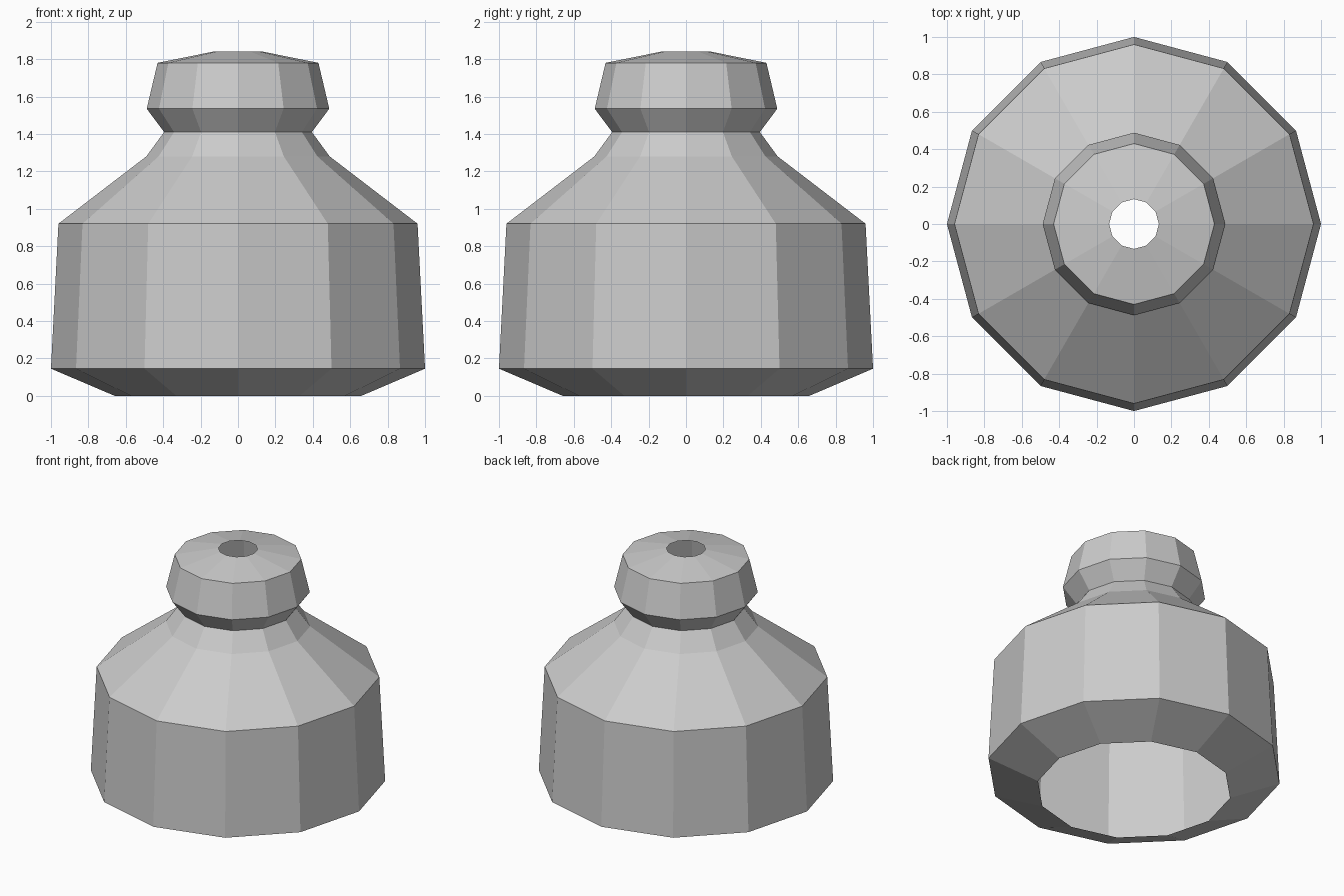
import bpy
import bmesh
from math import cos, sin, tau

cube = bpy.data.objects.get("Cube")
if cube:
    bpy.data.objects.remove(cube, do_unlink=True)

SIDES = 12

# Plain grey surface
grey = bpy.data.materials.new("light_grey")
grey.use_nodes = True
colour = (0.6, 0.6, 0.6, 1)
grey.diffuse_color = colour
grey.node_tree.nodes["Principled BSDF"].inputs["Base Color"].default_value = colour


def lathe(name, profile):
    """Open faceted shell turned around z from (radius, height) points."""
    bm = bmesh.new()
    rings = [[bm.verts.new((r * cos(tau * i / SIDES), r * sin(tau * i / SIDES), z))
              for i in range(SIDES)] for r, z in profile]
    for low, high in zip(rings, rings[1:]):
        for i in range(SIDES):
            j = (i + 1) % SIDES
            bm.faces.new((low[i], low[j], high[j], high[i]))
    mesh = bpy.data.meshes.new(name)
    bm.to_mesh(mesh)
    bm.free()
    mesh.materials.append(grey)
    obj = bpy.data.objects.new(name, mesh)
    bpy.context.collection.objects.link(obj)
    return obj


# Bottle body: chamfered open base, wall, shoulder and neck
lathe("bottle_body", [(0.66, 0), (1.0, 0.145), (0.96, 0.92), (0.49, 1.28), (0.395, 1.41)])

# Flared rim with a small hole in its top
lathe("bottle_rim", [(0.395, 1.41), (0.488, 1.535), (0.43, 1.78), (0.133, 1.84)])
